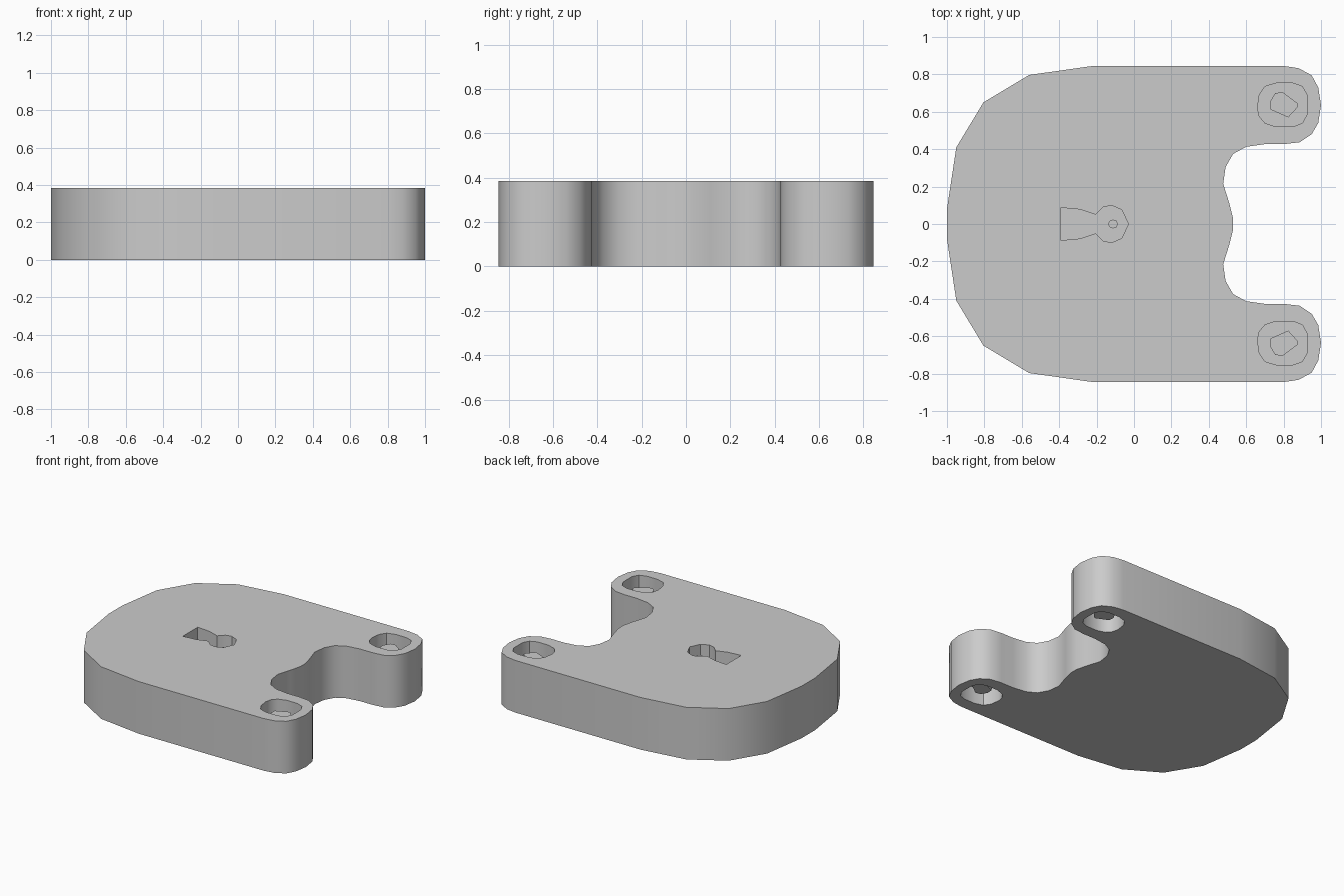
import bpy, bmesh, math

if "Cube" in bpy.data.objects:
    bpy.data.objects.remove(bpy.data.objects["Cube"])

H = 0.385       # plate thickness
DEPTH = 0.12    # pocket depth
SINK = 0.05     # how far post tops sit below the face


def prism(name, pts, z0, z1):
    """Extrude a closed outline between two heights."""
    bm = bmesh.new()
    face = bm.faces.new([bm.verts.new((x, y, z0)) for x, y in pts])
    ext = bmesh.ops.extrude_face_region(bm, geom=[face])
    top = [v for v in ext["geom"] if isinstance(v, bmesh.types.BMVert)]
    bmesh.ops.translate(bm, verts=top, vec=(0, 0, z1 - z0))
    bmesh.ops.recalc_face_normals(bm, faces=bm.faces[:])
    mesh = bpy.data.meshes.new(name)
    bm.to_mesh(mesh)
    bm.free()
    obj = bpy.data.objects.new(name, mesh)
    bpy.context.collection.objects.link(obj)
    return obj


def flip(pts):
    return [(x, -y) for x, y in reversed(pts)]


def cut(target, pts, z0, z1):
    """Subtract a prism from the target, then discard the cutter."""
    tool = prism("pocket_cutter", pts, z0, z1)
    tool.hide_render = True
    mod = target.modifiers.new("pocket", 'BOOLEAN')
    mod.operation, mod.solver, mod.object = 'DIFFERENCE', 'EXACT', tool
    bpy.context.view_layer.objects.active = target
    bpy.ops.object.modifier_apply(modifier=mod.name)
    bpy.data.objects.remove(tool)


def smooth(obj):
    bpy.ops.object.select_all(action='DESELECT')
    obj.select_set(True)
    bpy.context.view_layer.objects.active = obj
    bpy.ops.object.shade_smooth_by_angle(angle=math.radians(35))


# Plate: half outline mirrored across y
half = [(-1, .08), (-.95, .41), (-.805, .65), (-.56, .797), (-.22, .845),
        (.80, .845), (.88, .833), (.95, .795), (.985, .73), (1, .635),
        (.985, .54), (.95, .48), (.885, .437), (.80, .427), (.70, .427),
        (.60, .413), (.53, .375), (.49, .305), (.477, .215), (.51, .11),
        (.53, .03)]
plate = prism("plate", half + flip(half), 0, H)

# Rounded square pockets in both arms, on both faces, each with a central post
ring = [(.66, .62), (.67, .69), (.70, .735), (.76, .753), (.85, .753),
        (.90, .735), (.925, .69), (.925, .585), (.90, .54), (.85, .52),
        (.76, .52), (.70, .54), (.67, .575)]
core = [(.73, .612), (.728, .655), (.755, .70), (.795, .705), (.875, .645),
        (.875, .625), (.825, .57)]
for side, outer, inner in (("back", ring, core), ("front", flip(ring), flip(core))):
    cut(plate, outer, H - DEPTH, H + 0.1)
    cut(plate, outer, -0.1, DEPTH)
    smooth(prism(side + "_arm_post", inner, SINK, H - SINK))

# Keyhole recess on the top face with a small round peg
key = [(-.39, .087), (-.29, .078), (-.205, .05), (-.165, .09), (-.12, .10),
       (-.065, .075), (-.03, 0)]
cut(plate, key + flip(key[:-1]), H - DEPTH, H + 0.1)
peg = [(-.112 + .026 * math.cos(i * math.pi / 4), .024 * math.sin(i * math.pi / 4))
       for i in range(8)]
smooth(prism("keyhole_peg", peg, H - DEPTH - 0.02, H - SINK))

smooth(plate)
